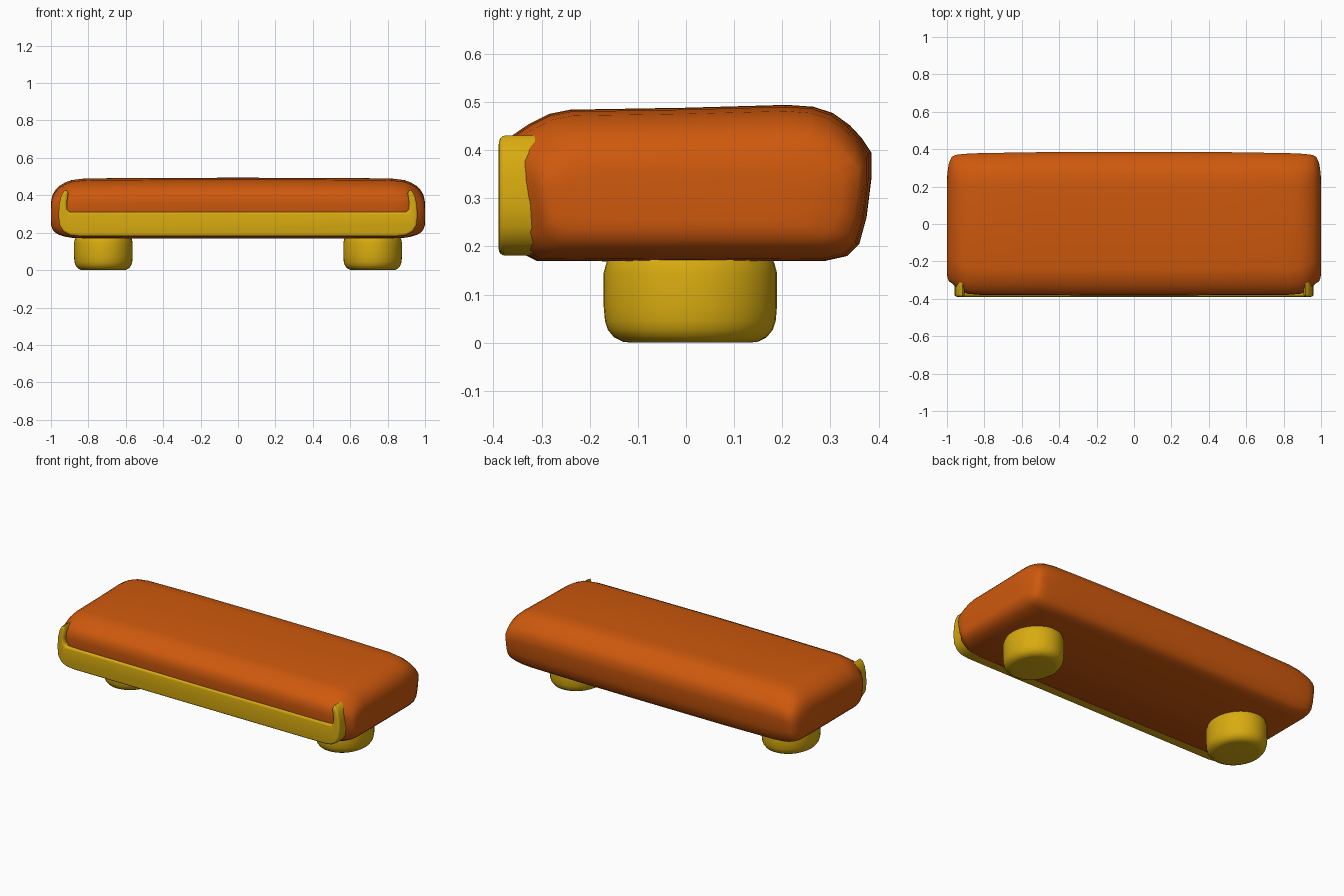
import bpy, bmesh, math

if "Cube" in bpy.data.objects:
    bpy.data.objects.remove(bpy.data.objects["Cube"])


def material(name, rgb):
    m = bpy.data.materials.new(name)
    m.diffuse_color = (*rgb, 1)
    m.use_nodes = True
    m.node_tree.nodes["Principled BSDF"].inputs["Base Color"].default_value = m.diffuse_color
    return m


orange = material("burnt_orange", (0.62, 0.10, 0.004))
yellow = material("golden_yellow", (0.69, 0.41, 0.005))


def finish(bm, name, mat, angle):
    bmesh.ops.recalc_face_normals(bm, faces=bm.faces)
    mesh = bpy.data.meshes.new(name)
    bm.to_mesh(mesh)
    bm.free()
    mesh.materials.append(mat)
    ob = bpy.data.objects.new(name, mesh)
    bpy.context.collection.objects.link(ob)
    bpy.ops.object.select_all(action='DESELECT')
    ob.select_set(True)
    bpy.context.view_layer.objects.active = ob
    bpy.ops.object.shade_smooth_by_angle(angle=math.radians(angle))
    return ob


def loft(rings, name, mat, angle=60):
    bm = bmesh.new()
    loops = [[bm.verts.new(p) for p in ring] for ring in rings]
    n = len(loops[0])
    for a, b in zip(loops, loops[1:]):
        for i in range(n):
            j = (i + 1) % n
            bm.faces.new((a[i], a[j], b[j], b[i]))
    bm.faces.new(loops[0])
    bm.faces.new(loops[-1])
    return finish(bm, name, mat, angle)


# Slab body: side profile (y, z) swept along x, shrinking at the rounded ends
profile = [(-0.31, 0.17), (0, 0.168), (0.29, 0.17), (0.335, 0.18), (0.36, 0.205),
           (0.375, 0.26), (0.385, 0.34), (0.385, 0.395), (0.365, 0.425), (0.34, 0.452),
           (0.305, 0.477), (0.265, 0.49), (0.21, 0.494), (0, 0.488), (-0.24, 0.484),
           (-0.285, 0.475), (-0.325, 0.455), (-0.362, 0.43), (-0.38, 0.40),
           (-0.383, 0.36), (-0.378, 0.31), (-0.365, 0.22), (-0.34, 0.185)]
# half-length position, y range, z range
sections = [(0, -0.383, 0.385, 0.168, 0.494), (0.5, -0.38, 0.384, 0.168, 0.493),
            (0.82, -0.379, 0.379, 0.169, 0.490), (0.89, -0.373, 0.376, 0.173, 0.481),
            (0.925, -0.357, 0.373, 0.179, 0.468), (0.955, -0.335, 0.369, 0.188, 0.450),
            (0.975, -0.316, 0.358, 0.199, 0.430), (0.99, -0.306, 0.325, 0.215, 0.405),
            (0.998, -0.285, 0.27, 0.235, 0.375), (1.0, -0.25, 0.22, 0.255, 0.35)]


def section_ring(x, y0, y1, z0, z1):
    return [(x, y0 + (y + 0.383) / 0.768 * (y1 - y0),
             z0 + (z - 0.168) / 0.326 * (z1 - z0)) for y, z in profile]


rings = [section_ring(-s[0], *s[1:]) for s in reversed(sections[1:])]
rings += [section_ring(*s) for s in sections]
loft(rings, "slab_body", orange)

# Front trim: bottom band with a short upright at each end
half = [(0.85, 0.181), (0.90, 0.187), (0.935, 0.207), (0.955, 0.24), (0.96, 0.29),
        (0.957, 0.35), (0.947, 0.395), (0.932, 0.422), (0.917, 0.43), (0.907, 0.41),
        (0.915, 0.36), (0.915, 0.325), (0.90, 0.31)]
outline = half + [(-x, z) for x, z in reversed(half)]
bm = bmesh.new()
front = bm.faces.new([bm.verts.new((x, -0.389, z)) for x, z in outline])
back = bmesh.ops.extrude_face_region(bm, geom=[front], use_keep_orig=True)
for v in back["geom"]:
    if isinstance(v, bmesh.types.BMVert):
        v.co.y = -0.314
rim = [e for e in bm.edges if all(v.co.y < -0.38 for v in e.verts)]
bmesh.ops.bevel(bm, geom=rim, offset=0.017, segments=4, profile=0.5,
                affect='EDGES', clamp_overlap=True)
finish(bm, "front_trim", yellow, 50)

# Round feet with soft bottom and top edges
foot = [(0.68, 0.0), (0.78, 0.002), (0.88, 0.011), (0.95, 0.026), (0.985, 0.045),
        (1.0, 0.075), (1.0, 0.145), (0.97, 0.165), (0.93, 0.18)]
for side, label in ((-1, "left"), (1, "right")):
    rings = [[(side * 0.72 + 0.157 * r * math.cos(a), 0.009 + 0.18 * r * math.sin(a), z)
              for a in (math.tau * i / 40 for i in range(40))] for r, z in foot]
    loft(rings, label + "_foot", yellow)
